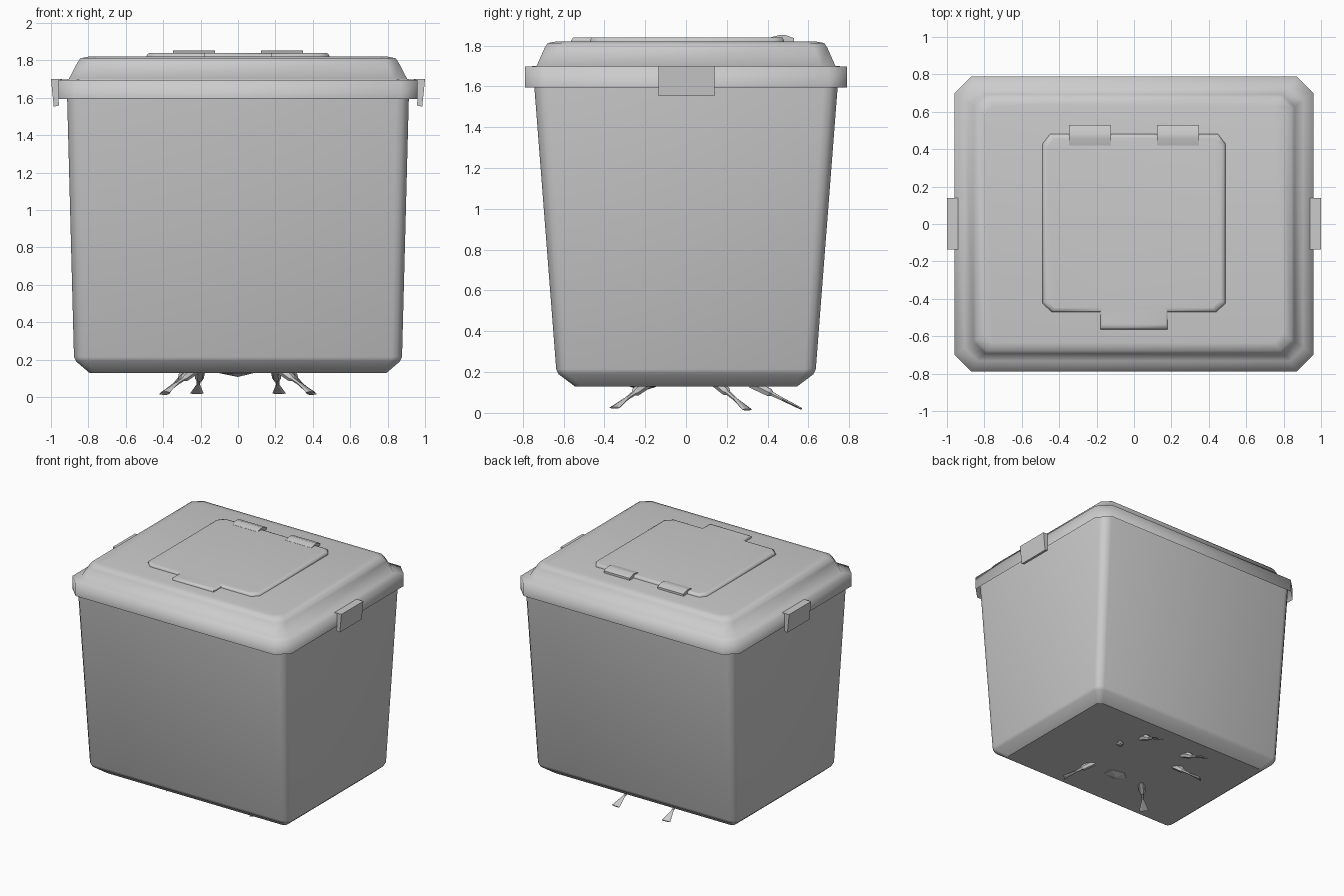
import bpy, bmesh, math
from mathutils import Vector

if "Cube" in bpy.data.objects:
    bpy.data.objects.remove(bpy.data.objects["Cube"])

grey = bpy.data.materials.new("plain grey plastic")
grey.diffuse_color = (0.6, 0.6, 0.6, 1)
grey.use_nodes = True
grey.node_tree.nodes["Principled BSDF"].inputs["Base Color"].default_value = grey.diffuse_color


def finish(name, bm, smooth=None):
    bmesh.ops.recalc_face_normals(bm, faces=bm.faces)
    me = bpy.data.meshes.new(name)
    bm.to_mesh(me)
    bm.free()
    ob = bpy.data.objects.new(name, me)
    bpy.context.collection.objects.link(ob)
    me.materials.append(grey)
    if smooth:
        bpy.ops.object.select_all(action='DESELECT')
        bpy.context.view_layer.objects.active = ob
        ob.select_set(True)
        bpy.ops.object.shade_smooth_by_angle(angle=math.radians(smooth))
    return ob


def rounded_rect(hx, hy, r, z, steps=3):
    pts = []
    for k, (sx, sy) in enumerate([(1, 1), (-1, 1), (-1, -1), (1, -1)]):
        for i in range(steps + 1):
            a = math.pi / 2 * (k + i / steps)
            pts.append((sx * (hx - r) + r * math.cos(a), sy * (hy - r) + r * math.sin(a), z))
    return pts


def loft(name, rings, smooth=None, bottom=True):
    bm = bmesh.new()
    vs = [[bm.verts.new(p) for p in ring] for ring in rings]
    for a, b in zip(vs, vs[1:]):
        n = len(a)
        for i in range(n):
            j = (i + 1) % n
            bm.faces.new((a[i], a[j], b[j], b[i]))
    if bottom:
        bm.faces.new(vs[0][::-1])
    bm.faces.new(vs[-1])
    return finish(name, bm, smooth)


def prism(name, profile, axis, lo, hi, smooth=None):
    # extrude a 2D profile along x or y
    put = (lambda p, t: (t, p[0], p[1])) if axis == 'x' else (lambda p, t: (p[0], t, p[1]))
    return loft(name, [[put(p, t) for p in profile] for t in (lo, hi)], smooth)


# Tapered bin walls with a chamfered foot, and a flat floor with crisp edges
loft("bin_walls", [rounded_rect(*s) for s in [
    (0.795, 0.545, 0.03, 0.13), (0.865, 0.625, 0.05, 0.19),
    (0.877, 0.636, 0.055, 0.215), (0.915, 0.748, 0.07, 1.66)]], 60, bottom=False)
bm = bmesh.new()
bm.faces.new([bm.verts.new(p) for p in reversed(rounded_rect(0.795, 0.545, 0.03, 0.13))])
me_floor = finish("bin_floor", bm)
me_floor.data.flip_normals() if me_floor.data.polygons[0].normal.z > 0 else None

# Lid shell, open below: rim, ledge, sloping shoulder, flat top
loft("lid", [rounded_rect(*s, steps=1) for s in [
    (0.96, 0.788, 0.09, 1.595), (0.96, 0.788, 0.09, 1.696),
    (0.905, 0.732, 0.07, 1.70), (0.858, 0.692, 0.065, 1.79),
    (0.842, 0.677, 0.06, 1.812), (0.80, 0.635, 0.05, 1.82)]], 100, bottom=False)

# Hatch panel with a finger tab at the front
half = [(0.18, -0.563), (0.18, -0.47), (0.44, -0.47), (0.488, -0.425), (0.488, 0.43), (0.45, 0.48)]
outline = half + [(-x, y) for x, y in reversed(half)]
loft("hatch", [[(x * s, y * s, z) for x, y in outline]
               for s, z in [(1, 1.81), (1, 1.826), (0.985, 1.838), (0.95, 1.84)]], 60)

# Hinge straps running from the hatch over its back edge
hinge = [(0.42, 1.81), (0.42, 1.841), (0.46, 1.852), (0.485, 1.852), (0.53, 1.836), (0.53, 1.81)]
for side, lo in (("left", -0.348), ("right", 0.122)):
    prism(side + "_hinge", hinge, 'x', lo, lo + 0.226, 40)

# Side clips hooked over the rim
clip = [(0.94, 1.69), (0.94, 1.70), (1.0, 1.70), (0.985, 1.553),
        (0.957, 1.56), (0.96, 1.60)]
for side, s in (("left", -1), ("right", 1)):
    prism(side + "_clip", [(s * x, z) for x, z in clip], 'y', -0.135, 0.139)


# Thin legs with a thick root and flared end poking out under the bin
def leg(name, base, tip):
    base, tip = Vector(base), Vector(tip)
    d = (tip - base).normalized()
    side = d.cross(Vector((0, 0, 1))).normalized()
    up = side.cross(d)
    rings = []
    for t, w, h in [(0, 0.026, 0.026), (0.36, 0.024, 0.022), (0.42, 0.012, 0.012),
                    (0.62, 0.009, 0.009), (1, 0.036, 0.005)]:
        c = base.lerp(tip, t)
        rings.append([c + side * w * math.cos(a) + up * h * math.sin(a)
                      for a in [i * math.pi / 3 for i in range(6)]])
    loft(name, rings)


legs = {"front": ((0.23, -0.19, 0.145), (0.39, -0.35, 0.025)),
        "middle": ((0.25, 0.14, 0.155), (0.395, 0.30, 0.016)),
        "rear": ((0.20, 0.32, 0.145), (0.22, 0.565, 0.02))}
for place, (b, t) in legs.items():
    for side, s in (("left", -1), ("right", 1)):
        leg(f"{side}_{place}_leg", (s * b[0], b[1], b[2]), (s * t[0], t[1], t[2]))

# Belly just showing through the floor
bm = bmesh.new()
bmesh.ops.create_icosphere(bm, subdivisions=1, radius=1)
bmesh.ops.scale(bm, vec=(0.11, 0.075, 0.035), verts=bm.verts)
bmesh.ops.translate(bm, vec=(0, -0.21, 0.143), verts=bm.verts)
finish("belly", bm)
